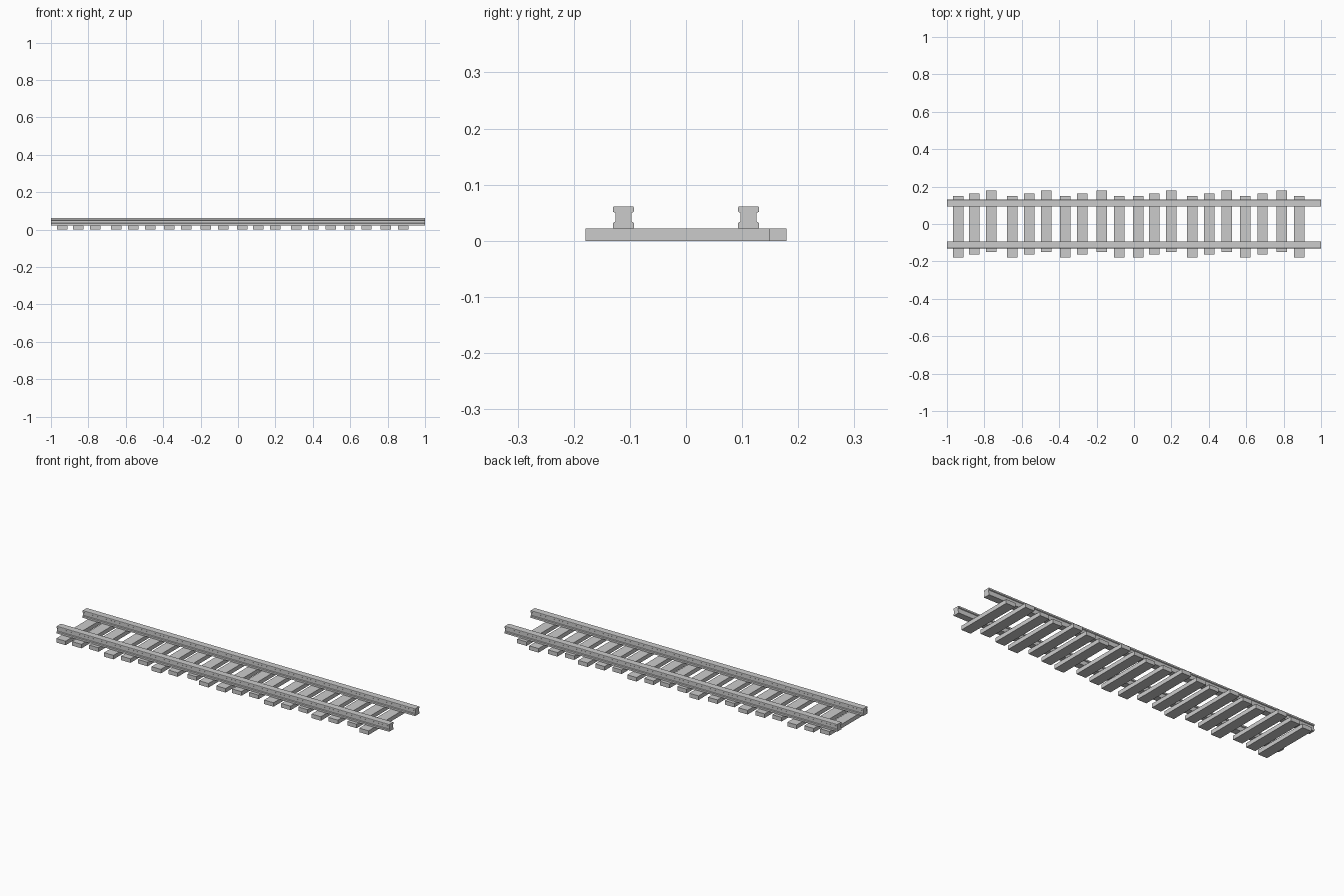
import bpy, bmesh

if "Cube" in bpy.data.objects:
    bpy.data.objects.remove(bpy.data.objects["Cube"])

def extrude_x(name, profile, x0, x1):
    """Closed y-z profile swept along x."""
    bm = bmesh.new()
    face = bm.faces.new([bm.verts.new((x0, y, z)) for y, z in profile])
    out = bmesh.ops.extrude_face_region(bm, geom=[face])
    verts = [g for g in out["geom"] if isinstance(g, bmesh.types.BMVert)]
    bmesh.ops.translate(bm, verts=verts, vec=(x1 - x0, 0, 0))
    bmesh.ops.recalc_face_normals(bm, faces=bm.faces)
    me = bpy.data.meshes.new(name)
    bm.to_mesh(me)
    bm.free()
    ob = bpy.data.objects.new(name, me)
    bpy.context.collection.objects.link(ob)
    return ob

# Rails: I-shaped section with a sloped head and foot
half = [(0.0185, 0.022), (0.0185, 0.032), (0.0145, 0.0345),
        (0.0145, 0.0495), (0.0185, 0.052), (0.0185, 0.0595), (0.0175, 0.061)]
section = half + [(-y, z) for y, z in reversed(half)]
for side, y in (("front", -0.1115), ("back", 0.1115)):
    extrude_x("rail_" + side, section, -1, 1).location.y = y

# Sleepers: ten uneven positions, repeated once, staggered sideways in threes
TIE_W, TIE_L, TIE_H, PERIOD = 0.056, 0.328, 0.022, 0.963
starts = [-0.94, -0.855, -0.763, -0.652, -0.56, -0.468, -0.367, -0.276, -0.173, -0.08]
tie = [(-TIE_L / 2, 0), (TIE_L / 2, 0), (TIE_L / 2, TIE_H), (-TIE_L / 2, TIE_H)]
for rep in range(2):
    for i, x in enumerate(starts):
        ob = extrude_x(f"sleeper_{rep * 10 + i + 1}", tie, -TIE_W / 2, TIE_W / 2)
        ob.location = (x + rep * PERIOD, (i % 3 - 1) * 0.015, 0)
